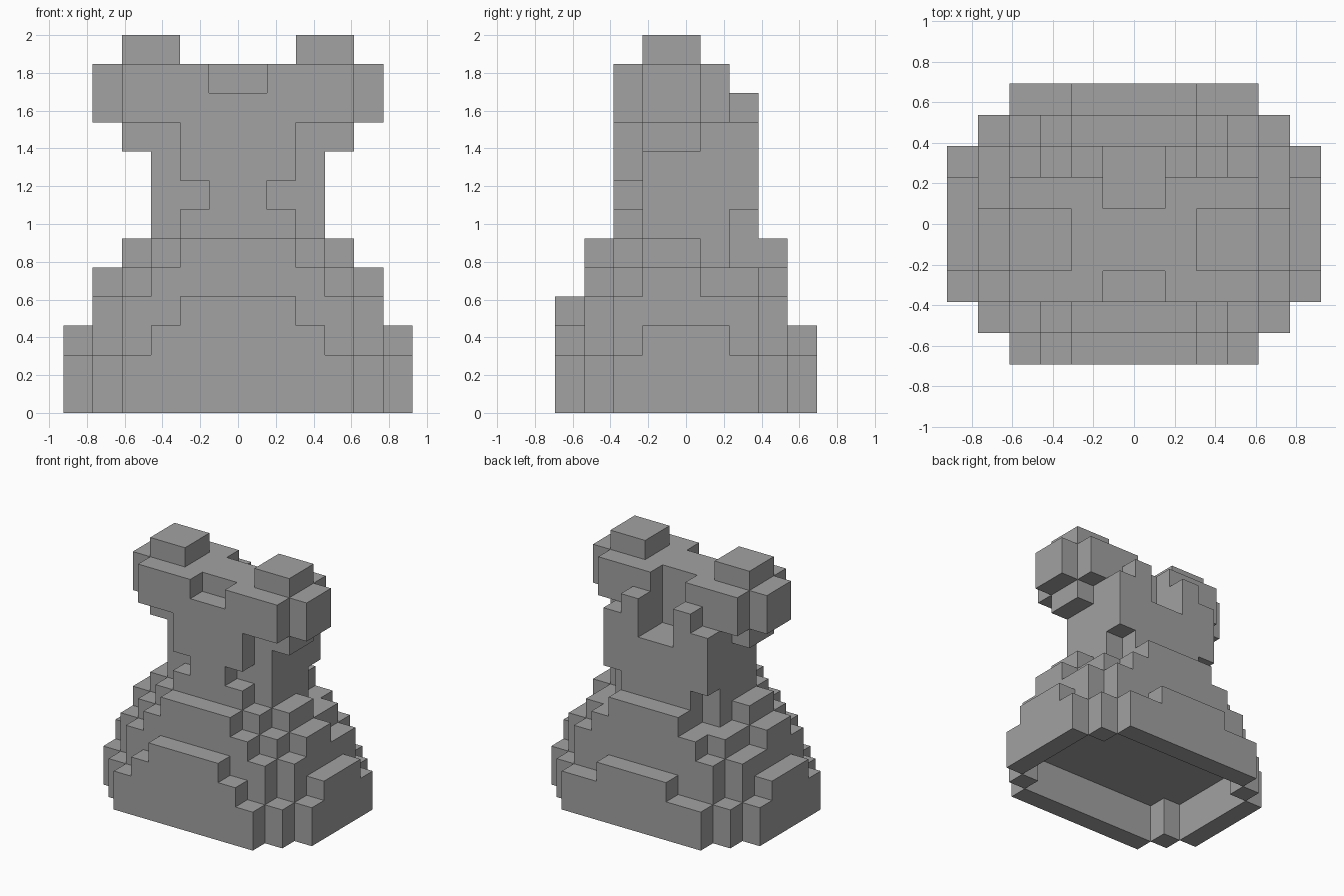
import bpy
import bmesh
from mathutils import Vector

cube = bpy.data.objects.get("Cube")
if cube:
    bpy.data.objects.remove(cube, do_unlink=True)

UNIT = 2 / 13          # edge of one block
ORIGIN_Y = 4.5         # blocks from the front to the centre

grey = bpy.data.materials.new("plain_grey")
grey.use_nodes = True
GREY = (0.36, 0.36, 0.36, 1)
grey.diffuse_color = GREY
grey.node_tree.nodes["Principled BSDF"].inputs["Base Color"].default_value = GREY


def cells(boxes):
    """Blocks of boxes given as (half width, y start, y end, z start, z end)."""
    return {(x, y, z)
            for w, y0, y1, z0, z1 in boxes
            for x in range(-w, w)
            for y in range(y0, y1)
            for z in range(z0, z1)}


# Stepped skirt, hollow underneath
skirt = cells([
    (6, 2, 7, 0, 2), (5, 1, 8, 0, 2), (4, 0, 9, 0, 2),   # foot
    (6, 3, 6, 2, 3), (3, 0, 1, 2, 3), (2, 0, 1, 2, 4), (2, 8, 9, 2, 3),
    (5, 2, 7, 2, 4), (4, 1, 8, 2, 4),                    # middle steps
    (5, 3, 5, 4, 5), (4, 2, 7, 4, 5), (3, 1, 8, 4, 5),
    (4, 3, 5, 5, 6), (3, 2, 6, 5, 6), (2, 1, 8, 5, 6),   # top step
]) - cells([(5, 2, 7, 0, 2), (4, 1, 8, 0, 2)])

# Waist and chest, with a recess at the back of the neck
neck_recess = cells([(1, 5, 7, 9, 12)])
torso = cells([
    (3, 3, 6, 6, 7), (2, 2, 7, 6, 7),
    (3, 3, 7, 7, 10),
    (1, 2, 3, 7, 8), (2, 2, 3, 8, 10),
    (4, 3, 5, 9, 10),
    (2, 6, 7, 10, 11),
]) - neck_recess

# Wide head with a front notch
head = cells([(4, 2, 6, 10, 12), (5, 3, 5, 10, 12)])
head -= neck_recess | cells([(1, 2, 3, 11, 12)])

# Two raised ears
ears = cells([(4, 3, 5, 12, 13)]) - cells([(2, 3, 5, 12, 13)])

parts = {"skirt": skirt, "torso": torso, "head": head, "ears": ears}
solid = set().union(*parts.values())


def build_part(name, blocks):
    """Skin the outer faces of a part's blocks and merge the flat areas."""
    bm = bmesh.new()
    for block in blocks:
        for axis in range(3):
            for side in (0, 1):
                beyond = list(block)
                beyond[axis] += 2 * side - 1
                if tuple(beyond) in solid:
                    continue
                ring = []
                for a, b in ((0, 0), (1, 0), (1, 1), (0, 1)):
                    p = Vector(block)
                    p[axis] += side
                    p[(axis + 1) % 3] += a
                    p[(axis + 2) % 3] += b
                    p.y -= ORIGIN_Y
                    ring.append(bm.verts.new(p * UNIT))
                bm.faces.new(ring if side else ring[::-1])
    bmesh.ops.remove_doubles(bm, verts=bm.verts, dist=UNIT / 100)
    bmesh.ops.dissolve_limit(bm, angle_limit=0.01, verts=bm.verts, edges=bm.edges)
    mesh = bpy.data.meshes.new(name)
    bm.to_mesh(mesh)
    bm.free()
    mesh.materials.append(grey)
    bpy.context.collection.objects.link(bpy.data.objects.new(name, mesh))


for part_name, part_blocks in parts.items():
    build_part(part_name, part_blocks)
